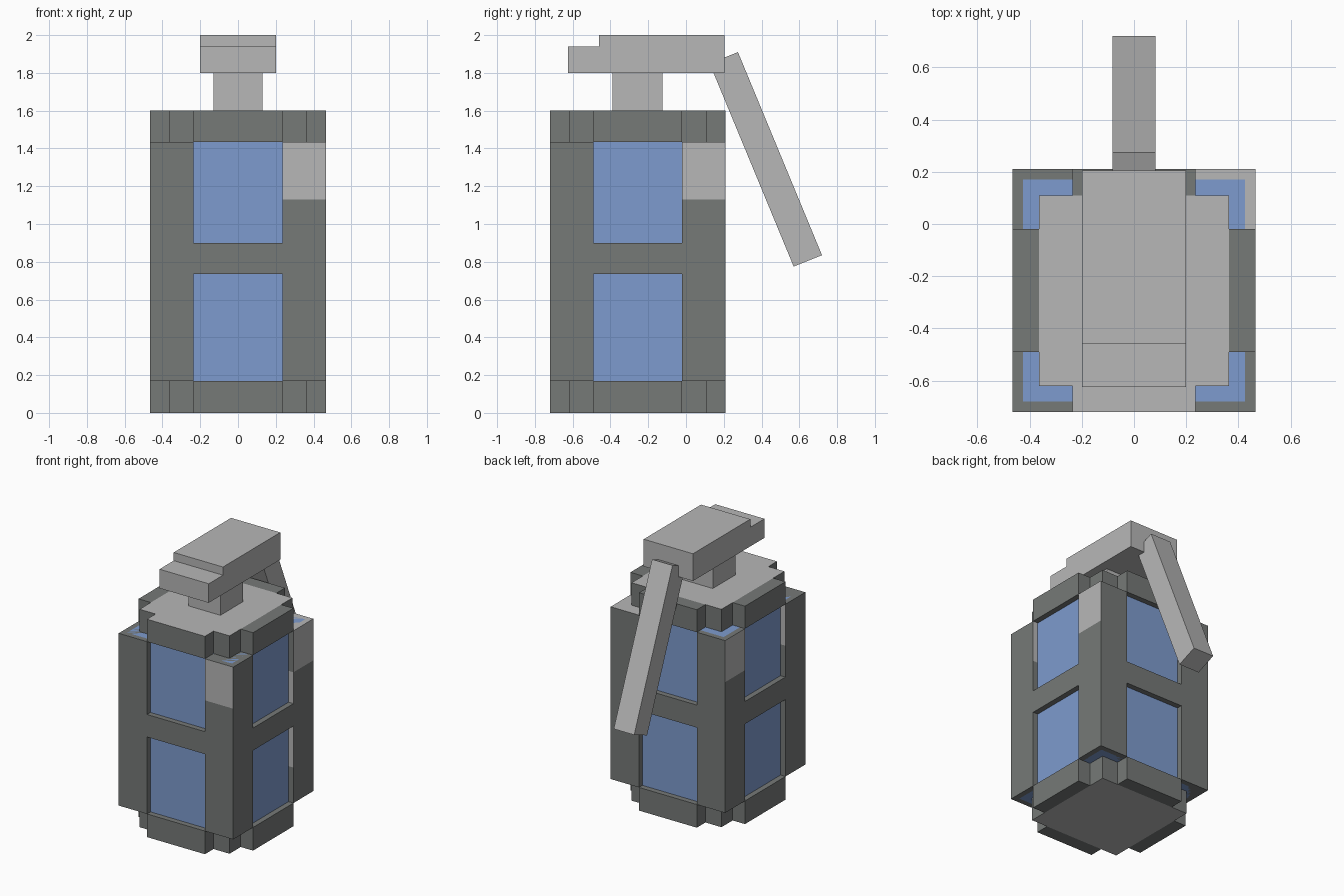
import bpy, bmesh
from mathutils import Vector

cube = bpy.data.objects.get("Cube")
if cube:
    bpy.data.objects.remove(cube, do_unlink=True)


def material(name, rgb):
    m = bpy.data.materials.new(name)
    m.use_nodes = True
    color = (*rgb, 1)
    m.diffuse_color = color
    bsdf = next(n for n in m.node_tree.nodes if n.type == 'BSDF_PRINCIPLED')
    bsdf.inputs["Base Color"].default_value = color
    return m


DARK = material("dark grey", (.181, .192, .186))
LIGHT = material("light grey", (.475, .475, .475))
BLUE = material("window blue", (.208, .33, .62))

CY = -.255      # body centre in y
R = .465        # body half width
ARM = .235      # half width of a window
STEP = .365     # half width of the cap square
LOW, HIGH, TOP = .17, 1.435, 1.6


def prism(name, outline, start, end, axis, mats, cuts=(), rule=None):
    """Extrude an outline along z or x, slice it, and colour faces by a rule."""
    bm = bmesh.new()
    place = (lambda p, t: (p[0], p[1], t)) if axis == 'z' else (lambda p, t: (t, p[0], p[1]))
    face = bm.faces.new([bm.verts.new(place(p, start)) for p in outline])
    moved = bmesh.ops.extrude_face_region(bm, geom=[face])["geom"]
    shift = Vector(place((0, 0), end - start))
    bmesh.ops.translate(bm, vec=shift, verts=[v for v in moved if isinstance(v, bmesh.types.BMVert)])
    for co, no in cuts:
        bmesh.ops.bisect_plane(bm, geom=bm.verts[:] + bm.edges[:] + bm.faces[:],
                               plane_co=co, plane_no=no)
    bmesh.ops.recalc_face_normals(bm, faces=bm.faces[:])
    bm.normal_update()
    if rule:
        for f in bm.faces:
            f.material_index = int(rule(f.calc_center_median(), f.normal))
    mesh = bpy.data.meshes.new(name)
    bm.to_mesh(mesh)
    bm.free()
    for m in mats:
        mesh.materials.append(m)
    obj = bpy.data.objects.new(name, mesh)
    bpy.context.collection.objects.link(obj)
    return obj


def rect(x0, x1, y0, y1):
    return [(x0, y0), (x1, y0), (x1, y1), (x0, y1)]


# Recessed window core
core = R - .04
prism("window_core", rect(-core, core, CY - core, CY + core), LOW, HIGH, 'z', [BLUE])

# Stepped end caps with a light centre
corner = [(R, ARM), (STEP, ARM), (STEP, STEP), (ARM, STEP), (ARM, R)]
outline = []
for sx, sy in ((1, 1), (-1, 1), (-1, -1), (1, -1)):
    points = corner if sx * sy > 0 else corner[::-1]
    outline += [(sx * x, CY + sy * y) for x, y in points]
cap_cuts = [((s * STEP, CY, 0), (1, 0, 0)) for s in (-1, 1)]
cap_cuts += [((0, CY + s * STEP, 0), (0, 1, 0)) for s in (-1, 1)]


def in_square(c, low_y):
    return abs(c.x) < STEP and low_y < c.y - CY < STEP


prism("bottom_cap", outline, 0, LOW, 'z', [DARK, LIGHT], cap_cuts,
      lambda c, n: n.z < -.5 and in_square(c, -STEP))
prism("top_cap", outline, HIGH, TOP, 'z', [DARK, LIGHT], cap_cuts,
      lambda c, n: n.z > .5 and in_square(c, -R))

# Corner posts with light worn patches: (side, depth) -> (normal, band)
PATCHES = {
    ("left", "front"): [((0, -1, 0), "upper"), ((0, 1, 0), "upper")],
    ("left", "back"): [((1, 0, 0), "upper"), ((0, 0, 1), "upper"), ((0, -1, 0), "middle")],
    ("right", "back"): [((-1, 0, 0), "upper")],
    ("right", "front"): [((0, 1, 0), "upper")],
}
UPPER, MIDDLE = 1.13, .43
post_cuts = [((0, 0, z), (0, 0, 1)) for z in (MIDDLE, UPPER)]
for (side, depth), patches in PATCHES.items():
    sx = 1 if side == "left" else -1
    sy = 1 if depth == "back" else -1

    def worn(c, n, patches=patches):
        band = "upper" if c.z > UPPER else "middle" if c.z > MIDDLE else "lower"
        return any(band == b and n.dot(Vector(d)) > .9 for d, b in patches)

    xs = sorted((sx * ARM, sx * R))
    ys = sorted((CY + sy * ARM, CY + sy * R))
    prism(f"{depth}_{side}_post", rect(*xs, *ys), LOW, HIGH, 'z', [DARK, LIGHT], post_cuts, worn)

# Crossbars between the upper and lower windows
for name, hx, hy in (("front_back_crossbar", ARM, R), ("side_crossbar", R, ARM)):
    prism(name, rect(-hx, hx, CY - hy, CY + hy), .735, .9, 'z', [DARK])

# Neck, stepped head and slanted lever
prism("neck", rect(-.13, .13, -.39, -.125), TOP, 1.8, 'z', [LIGHT])
head = [(-.625, 1.8), (.205, 1.8), (.205, 2), (-.46, 2), (-.46, 1.94), (-.625, 1.94)]
prism("head", head, -.2, .2, 'x', [LIGHT])
lever = [(.125, 1.85), (.57, .775), (.72, .835), (.275, 1.91)]
prism("lever", lever, -.083, .083, 'x', [LIGHT])
